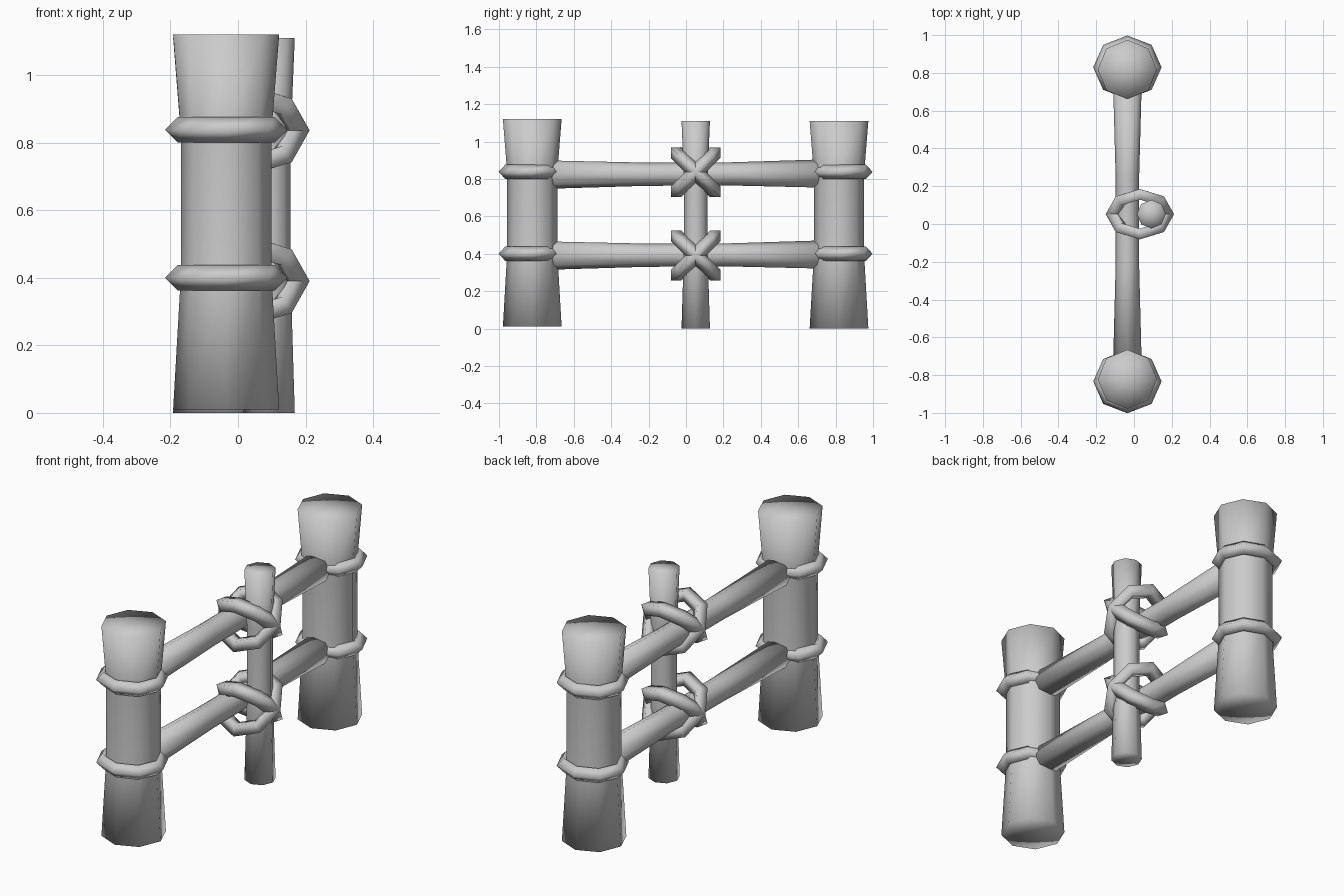
import bpy, bmesh
from math import cos, sin, pi, radians
from mathutils import Vector

if "Cube" in bpy.data.objects:
    bpy.data.objects.remove(bpy.data.objects["Cube"])

SIDES = 8


def log(name, start, end, stations):
    """Lathed eight-sided log between two points; stations are (fraction, radius)."""
    start, end = Vector(start), Vector(end)
    turn = (end - start).to_track_quat('Z', 'Y')
    bm = bmesh.new()
    rings = []
    for t, r in stations:
        centre = start.lerp(end, t)
        rings.append([bm.verts.new(centre + turn @ Vector((r * cos(2 * pi * i / SIDES),
                                                           r * sin(2 * pi * i / SIDES), 0)))
                      for i in range(SIDES)])
    for a, b in zip(rings, rings[1:]):
        for i in range(SIDES):
            j = (i + 1) % SIDES
            bm.faces.new((a[i], a[j], b[j], b[i]))
    # fan caps
    for ring, point in ((rings[0], start), (rings[-1], end)):
        hub = bm.verts.new(point)
        for i in range(SIDES):
            bm.faces.new((ring[i], ring[(i + 1) % SIDES], hub))
    bmesh.ops.recalc_face_normals(bm, faces=bm.faces)
    for f in bm.faces:
        f.smooth = True
    mesh = bpy.data.meshes.new(name)
    bm.to_mesh(mesh)
    bm.free()
    obj = bpy.data.objects.new(name, mesh)
    bpy.context.collection.objects.link(obj)
    return obj


def rope(name, location, scale=(1, 1, 1), tilt=0):
    """Octagonal rope loop with a diamond cross-section."""
    bpy.ops.mesh.primitive_torus_add(location=location, rotation=(radians(tilt), 0, 0),
                                     major_segments=8, minor_segments=4,
                                     major_radius=0.143, minor_radius=0.038)
    obj = bpy.context.object
    obj.name = name
    obj.scale = scale
    bpy.ops.object.shade_smooth()


X = -0.035

# large end posts with rope bands
for side, y, base, top in (("front", -0.822, 0.01, 1.12), ("back", 0.818, 0.0, 1.11)):
    log(side + "_post", (X, y, base), (X, y, top),
        [(0, 0.157), (0.36, 0.134), (0.74, 0.134), (1, 0.157)])
    for level, z in (("lower", 0.40), ("upper", 0.838)):
        rope(f"{side}_{level}_band", (X, y * 1.014, z), (1, 0.93, 1))

# thin middle post
log("middle_post", (0.092, 0.052, 0), (0.092, 0.052, 1.11),
    [(0, 0.076), (0.36, 0.064), (0.74, 0.064), (1, 0.076)])

# rails and crossed rope ties
for level, z, tie_z in (("lower", 0.393, 0.39), ("upper", 0.826, 0.836)):
    log(level + "_rail", (X, -0.75, z - 0.003), (X, 0.75, z + 0.003),
        [(0, 0.076), (0.36, 0.062), (0.66, 0.062), (1, 0.076)])
    for number, tilt in ((1, 45), (2, -45)):
        rope(f"{level}_tie_{number}", (0.031, 0.052, tie_z), (1, 1.04, 1.05), tilt)
